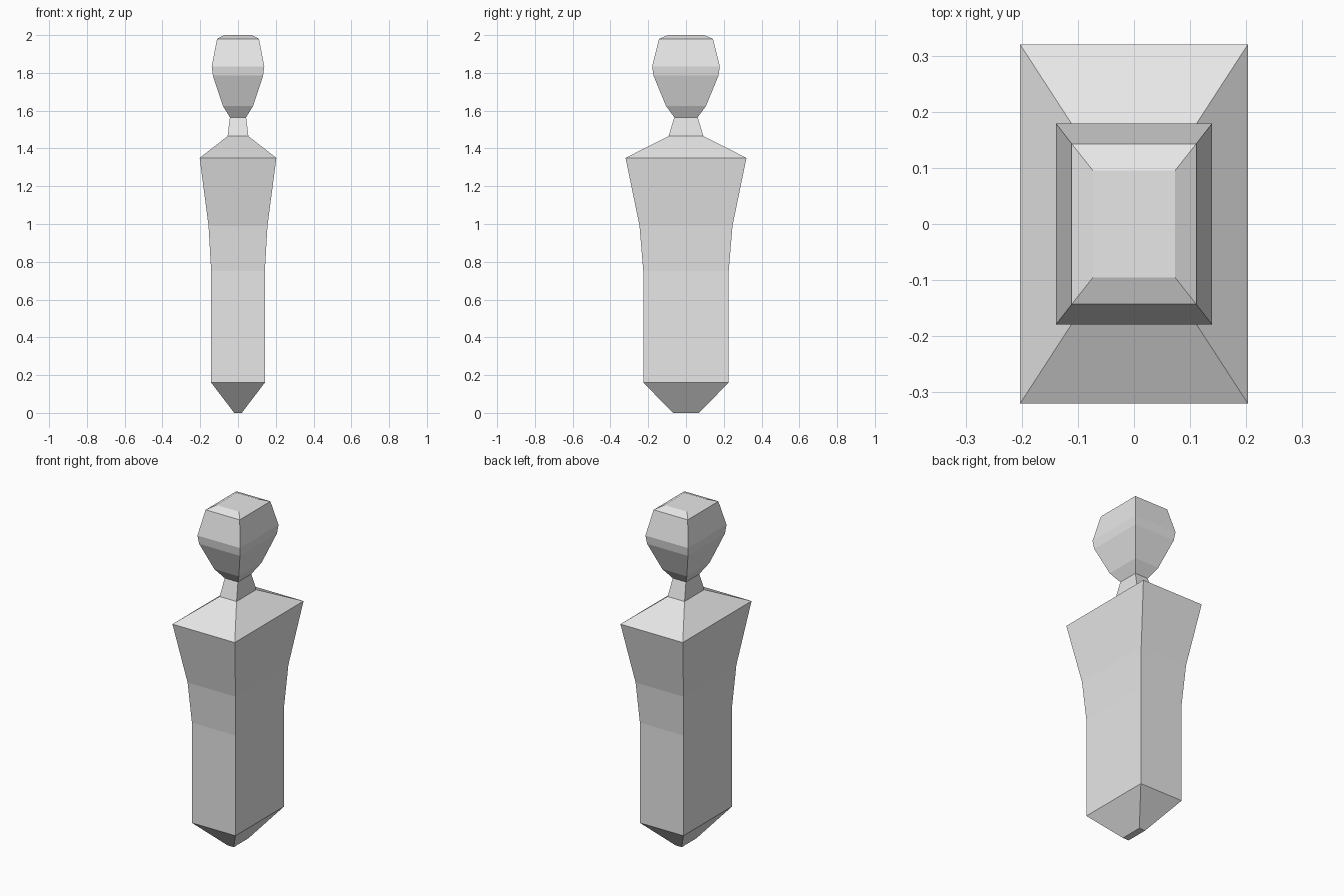
import bpy
import bmesh

cube = bpy.data.objects.get("Cube")
if cube:
    bpy.data.objects.remove(cube, do_unlink=True)

# Single plain grey
grey = bpy.data.materials.new("light_grey")
grey.use_nodes = True
colour = (0.8, 0.8, 0.8, 1.0)
grey.diffuse_color = colour
grey.node_tree.nodes["Principled BSDF"].inputs["Base Color"].default_value = colour


def loft(name, sections, cap_bottom=False, cap_top=False):
    """Skin a stack of rectangles given as (height, half width, half depth)."""
    bm = bmesh.new()
    rings = [[bm.verts.new((sx * hx, sy * hy, z))
              for sx, sy in ((-1, -1), (1, -1), (1, 1), (-1, 1))]
             for z, hx, hy in sections]
    for low, high in zip(rings, rings[1:]):
        for i in range(4):
            j = (i + 1) % 4
            bm.faces.new((low[i], low[j], high[j], high[i]))
    if cap_bottom:
        bm.faces.new(rings[0][::-1])
    if cap_top:
        bm.faces.new(rings[-1])
    mesh = bpy.data.meshes.new(name)
    bm.to_mesh(mesh)
    bm.free()
    mesh.materials.append(grey)
    obj = bpy.data.objects.new(name, mesh)
    bpy.context.collection.objects.link(obj)
    return obj


# Shared rectangles where the parts meet
neck_base = (1.465, 0.055, 0.092)
neck_top = (1.565, 0.043, 0.062)

# Tapered foot, straight lower body, flared chest and sloping shoulders
loft("body", [
    (0.0, 0.02, 0.068),
    (0.16, 0.142, 0.226),
    (0.75, 0.142, 0.226),
    (0.99, 0.156, 0.246),
    (1.35, 0.203, 0.32),
    neck_base,
], cap_bottom=True)

# Short neck
loft("neck", [neck_base, neck_top])

# Faceted head with a chamfered crown
loft("head", [
    neck_top,
    (1.625, 0.08, 0.106),
    (1.785, 0.133, 0.172),
    (1.835, 0.139, 0.179),
    (1.98, 0.111, 0.143),
    (2.0, 0.073, 0.095),
], cap_top=True)
